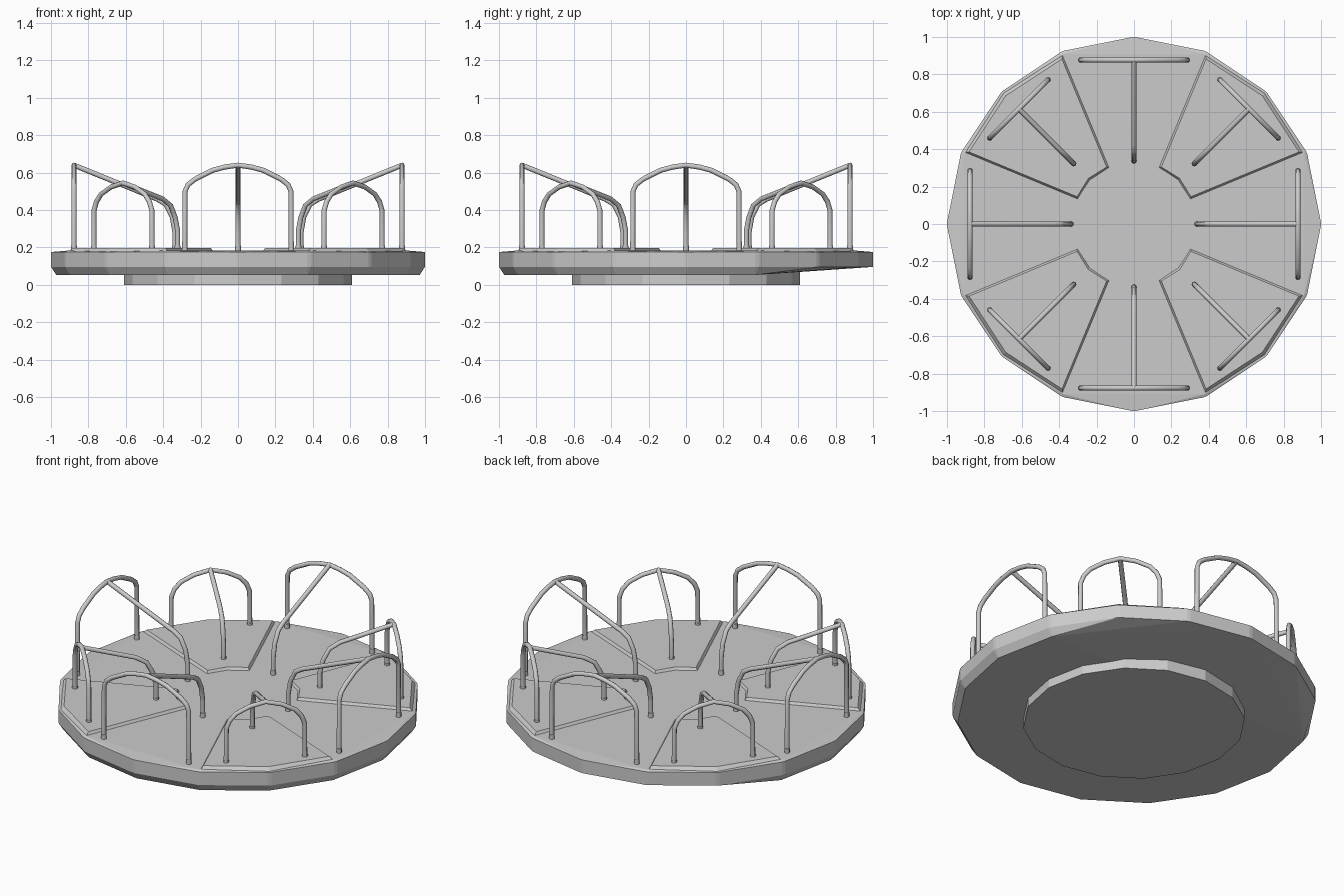
import bpy, bmesh
from math import sin, cos, radians
from mathutils import Vector

if "Cube" in bpy.data.objects:
    bpy.data.objects.remove(bpy.data.objects["Cube"])


def polar(r, deg, z):
    return Vector((r * cos(radians(deg)), r * sin(radians(deg)), z))


def hull(name, points):
    """Solid convex part from a few rings of points."""
    bm = bmesh.new()
    for p in points:
        bm.verts.new(p)
    bmesh.ops.convex_hull(bm, input=bm.verts[:])
    bmesh.ops.dissolve_limit(bm, angle_limit=0.005, verts=bm.verts[:], edges=bm.edges[:])
    bmesh.ops.recalc_face_normals(bm, faces=bm.faces[:])
    me = bpy.data.meshes.new(name)
    bm.to_mesh(me)
    bm.free()
    ob = bpy.data.objects.new(name, me)
    bpy.context.collection.objects.link(ob)
    return ob


def tube(name, paths, radius=0.0135):
    cu = bpy.data.curves.new(name, 'CURVE')
    cu.dimensions = '3D'
    cu.bevel_depth = radius
    cu.bevel_resolution = 2
    cu.use_fill_caps = True
    for pts in paths:
        sp = cu.splines.new('POLY')
        sp.points.add(len(pts) - 1)
        for q, p in zip(sp.points, pts):
            q.co = (*p, 1)
    ob = bpy.data.objects.new(name, cu)
    bpy.context.collection.objects.link(ob)
    return ob


corners = [k * 22.5 for k in range(16)]

# Base drum
hull("base", [polar(0.61, a, z) for a in corners for z in (0, 0.07)])

# Sixteen-sided deck with narrow corner facets; underside tilts up at the back
rim = [polar(0.999, a + d, z) for a in corners for d in (-0.6, 0.6) for z in (0.096, 0.176)]
under = [p for p in (polar(0.972, a, 0.053) for a in corners) if p.y < 0.4]
floor = [polar(0.985, 22.5 + 45 * k, 0.183) for k in range(8)]
hull("deck", rim + under + floor)


# Raised floor plates on the diagonals, with sloped borders
def plate(angle):
    dirs = [-22.5, 0, 22.5]
    mid = polar(1, angle, 0)
    bm = bmesh.new()
    low, high = [], []
    for ring, r_out, r_in, edge, z in ((low, 0.993, 0.325, 0.0, 0.17),
                                       (high, 0.97, 0.345, 0.02, 0.198)):
        side = Vector((-mid.y, mid.x, 0))
        for r, order in ((r_out, dirs), (r_in, dirs[::-1])):
            for d in order:
                p = polar(r, angle + d, z)
                sign = (d > 0) - (d < 0)
                ring.append(bm.verts.new(p - side * edge * sign))
    bm.faces.new(high)
    bm.faces.new(low[::-1])
    for i in range(6):
        j = (i + 1) % 6
        bm.faces.new((low[i], low[j], high[j], high[i]))
    bmesh.ops.recalc_face_normals(bm, faces=bm.faces[:])
    me = bpy.data.meshes.new("floor_plate")
    bm.to_mesh(me)
    bm.free()
    bpy.context.collection.objects.link(bpy.data.objects.new("floor_plate", me))


for k in range(4):
    plate(45 + 90 * k)

# Handrails: (arch half profile, arch radius, spoke profile as radius/height)
tall = ([(0.285, 0.17), (0.283, 0.50), (0.268, 0.535), (0.23, 0.565), (0.135, 0.613), (0.07, 0.63)], 0.64, 0.877,
        [(0.877, 0.64), (0.43, 0.458), (0.385, 0.43), (0.352, 0.365), (0.337, 0.28), (0.337, 0.17)])
short = ([(0.22, 0.17), (0.218, 0.40), (0.20, 0.445), (0.165, 0.485), (0.09, 0.523)], 0.545, 0.87,
         [(0.87, 0.545), (0.57, 0.46), (0.51, 0.425), (0.475, 0.36), (0.457, 0.29), (0.457, 0.17)])

for k in range(8):
    half, top, radius, spoke = short if k % 2 else tall
    out = polar(1, 45 * k, 0)
    side = Vector((-out.y, out.x, 0))
    up = Vector((0, 0, 1))
    profile = half + [(0, top)] + [(-t, z) for t, z in half[::-1]]
    arch = [out * radius + side * t + up * z for t, z in profile]
    brace = [out * r + up * z for r, z in spoke]
    tube("handrail", [arch, brace])
    # Weld collars at the feet
    feet = [arch[0], arch[-1], brace[-1]]
    tube("rail_collar", [[Vector((p.x, p.y, 0.18)), Vector((p.x, p.y, 0.21))] for p in feet], 0.0155)
